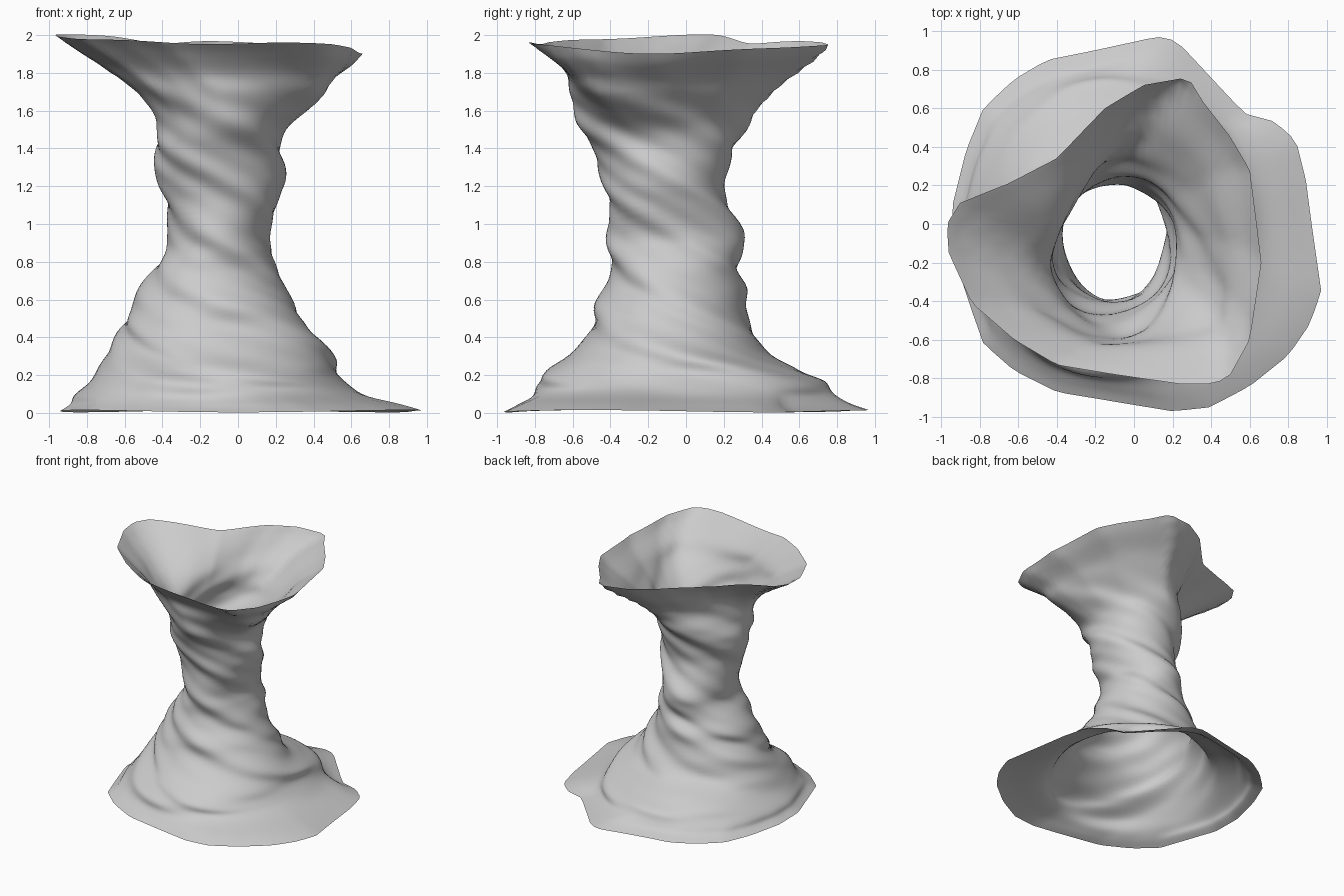
import bpy, bmesh, math

if "Cube" in bpy.data.objects:
    bpy.data.objects.remove(bpy.data.objects["Cube"])

# Outline extents by height: z, xmin, xmax, ymin, ymax
LEVELS = [
    (0.015, -.93, .93, -.96, .93), (.05, -.88, .82, -.89, .84),
    (.10, -.86, .66, -.81, .78), (.18, -.77, .55, -.79, .74),
    (.25, -.71, .51, -.72, .60), (.33, -.66, .45, -.61, .43),
    (.45, -.62, .37, -.51, .36), (.55, -.56, .31, -.48, .32),
    (.65, -.53, .25, -.43, .31), (.75, -.46, .22, -.40, .28),
    (.85, -.38, .18, -.41, .30), (.95, -.37, .16, -.41, .30),
    (1.1, -.38, .21, -.41, .23), (1.2, -.41, .24, -.43, .20),
    (1.3, -.44, .24, -.46, .22), (1.4, -.44, .23, -.50, .26),
    (1.5, -.43, .25, -.56, .31), (1.6, -.47, .33, -.60, .34),
    (1.7, -.56, .41, -.65, .42), (1.8, -.70, .48, -.68, .54),
    (1.9, -.87, .60, -.76, .67), (1.96, -.96, .66, -.82, .74)]

TOP_RIM = [(-.97, 0), (-.9, .11), (-.65, .21), (-.4, .34), (-.15, .6), (.05, .72),
           (.28, .76), (.36, .63), (.5, .45), (.6, .28), (.66, -.2), (.6, -.6), (.5, -.78),
           (.42, -.83), (.25, -.83), (-.1, -.78), (-.4, -.73), (-.62, -.6),
           (-.84, -.41), (-.96, -.15)]
BASE_RIM = [(.97, -.35), (.92, 0), (.89, .23), (.84, .43), (.73, .53), (.58, .57),
            (.5, .65), (.22, .95), (.12, .97), (-.2, .9), (-.45, .85), (-.62, .75),
            (-.78, .6), (-.87, .38), (-.94, .1), (-.94, -.15), (-.84, -.45), (-.78, -.62),
            (-.62, -.76), (-.4, -.87), (.2, -.97), (.39, -.95), (.6, -.84), (.8, -.68),
            (.91, -.52)]
TAU = 2 * math.pi
SEG, SUB = 96, 5


def smooth(a, b, x):
    t = max(0, min(1, (x - a) / (b - a)))
    return t * t * (3 - 2 * t)


def catmull(i, t):
    p = [LEVELS[max(0, min(len(LEVELS) - 1, i + k))] for k in (-1, 0, 1, 2)]
    return [.5 * (2*b + (c - a)*t + (2*a - 5*b + 4*c - d)*t*t + (3*b - a - 3*c + d)*t**3)
            for a, b, c, d in zip(*p)]


def ellipse(level):
    _, x0, x1, y0, y1 = level
    return (x0 + x1) / 2, (y0 + y1) / 2, (x1 - x0) / 2, (y1 - y0) / 2


def radius(e, a):
    return 1 / math.hypot(math.cos(a) / e[2], math.sin(a) / e[3])


def rim_offset(points, level):
    """Function giving how far a rim outline departs from its ellipse."""
    e = ellipse(level)
    hits = []
    for (xa, ya), (xb, yb) in zip(points, points[1:] + points[:1]):
        for k in range(8):
            x, y = xa + (xb - xa)*k/8 - e[0], ya + (yb - ya)*k/8 - e[1]
            hits.append((math.atan2(y, x) % TAU, math.hypot(x, y)))
    hits.sort()
    hits = [(hits[-1][0] - TAU, hits[-1][1])] + hits + [(hits[0][0] + TAU, hits[0][1])]

    def offset(a):
        a %= TAU
        for (a0, r0), (a1, r1) in zip(hits, hits[1:]):
            if a0 <= a <= a1:
                return r0 + (r1 - r0)*(a - a0)/max(a1 - a0, 1e-6) - radius(e, a)
        return 0
    return offset


top_off = rim_offset(TOP_RIM, LEVELS[-1])
base_off = rim_offset(BASE_RIM, LEVELS[0])

# Stack of twisted rings, open at both ends
rows = [catmull(i, k / SUB) for i in range(len(LEVELS) - 1) for k in range(SUB)]
rows.append(LEVELS[-1])
bm = bmesh.new()
rings = []
for lv in rows:
    z = lv[0]
    e = ellipse(lv)
    w_top, w_base = smooth(1.4, 1.96, z), 1 - smooth(.015, .14, z)
    body = smooth(.08, .25, z) * (1 - smooth(1.4, 1.9, z))
    ring = []
    for j in range(SEG):
        a = TAU * j / SEG
        c = math.cos(a)
        r = radius(e, a)
        # Spiral folds running down and anticlockwise
        r *= 1 + body * (.03*math.cos(4*(a + 5*z)) + .015*math.cos(7*(a + 5.5*z) + 1))
        if w_top > 0:
            r += w_top * top_off(a - 1.0*(1.96 - z))
        if w_base > 0:
            r += w_base * base_off(a)
        # Rim height: raised on the left, dipped on the right
        lip = .04*max(-c, 0)**4 - .055*max(c, 0)**3 + .008*math.sin(5*a)
        # Lower body sags along the same spiral so its folds slope
        sag = .025 * smooth(.1, .25, z) * (1 - smooth(.5, .8, z)) * math.sin(2*a + 6*z)
        zz = z + w_top**2 * lip + sag - .012 * w_base * (.5 + .5*math.sin(3*a))
        ring.append(bm.verts.new((e[0] + r*c, e[1] + r*math.sin(a), zz)))
    rings.append(ring)
for lo, hi in zip(rings, rings[1:]):
    for j in range(SEG):
        n = (j + 1) % SEG
        bm.faces.new((lo[j], lo[n], hi[n], hi[j])).smooth = True

mesh = bpy.data.meshes.new("twisted_funnel")
bm.to_mesh(mesh)
bm.free()
bpy.context.collection.objects.link(bpy.data.objects.new("twisted_funnel", mesh))
